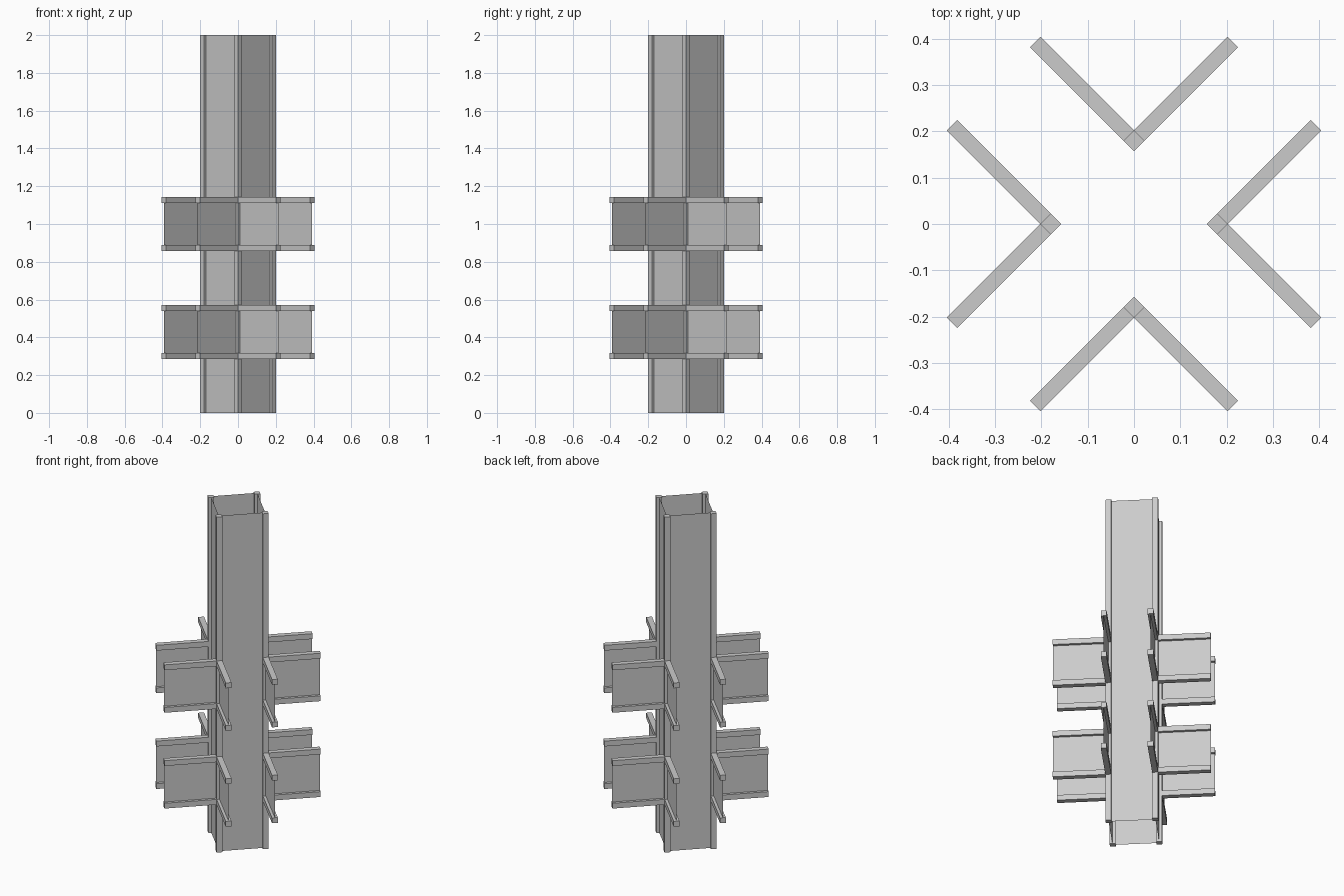
import bpy, bmesh
from math import radians
from mathutils import Matrix

if "Cube" in bpy.data.objects:
    bpy.data.objects.remove(bpy.data.objects["Cube"])

B = 2 / 7            # block size
P = B / 9            # post / rail thickness
H = B / 2            # half column width
M = H - P / 2        # centre line of posts, rails and sheets


def make(name, verts, faces, turn):
    """Create an object, baked to a quarter turn plus the 45 degree tower twist."""
    mesh = bpy.data.meshes.new(name)
    mesh.from_pydata(verts, [], faces)
    mesh.transform(Matrix.Rotation(radians(45 + 90 * turn), 4, 'Z'))
    bm = bmesh.new()
    bm.from_mesh(mesh)
    bmesh.ops.recalc_face_normals(bm, faces=bm.faces)
    bm.to_mesh(mesh)
    bm.free()
    ob = bpy.data.objects.new(name, mesh)
    bpy.context.collection.objects.link(ob)
    return ob


def box(name, lo, hi, turn):
    v = [(x, y, z) for x in (lo[0], hi[0]) for y in (lo[1], hi[1]) for z in (lo[2], hi[2])]
    f = [(0, 1, 3, 2), (4, 6, 7, 5), (0, 4, 5, 1), (2, 3, 7, 6), (0, 2, 6, 4), (1, 5, 7, 3)]
    return make(name, v, f, turn)


def sheet(name, x0, x1, y, z0, z1, turn):
    """Thin upright sheet running along x, without thickness."""
    v = [(x0, y, z0), (x1, y, z0), (x1, y, z1), (x0, y, z1)]
    f = (0, 1, 2, 3) if y < 0 else (3, 2, 1, 0)
    mesh_ob = make(name, v, [f], turn)
    return mesh_ob


for t in range(4):
    # Column: corner post and wall sheet, open at top and bottom
    box("corner_post", (H - P, H - P, 0), (H, H, 2), t)
    sheet("column_wall", -(H - P), H - P, M, 0, 2, t)

    # Two tiers of paired beams leaving each side of the column
    for z in (B, 3 * B):
        for s in (-1, 1):
            y0, y1 = sorted((s * (H - P), s * H))
            box("beam_bottom_rail", (H, y0, z), (3 * H, y1, z + P), t)
            box("beam_top_rail", (H, y0, z + B - P), (3 * H, y1, z + B), t)
            sheet("beam_web", H, 3 * H, s * M, z + P, z + B - P, t)
